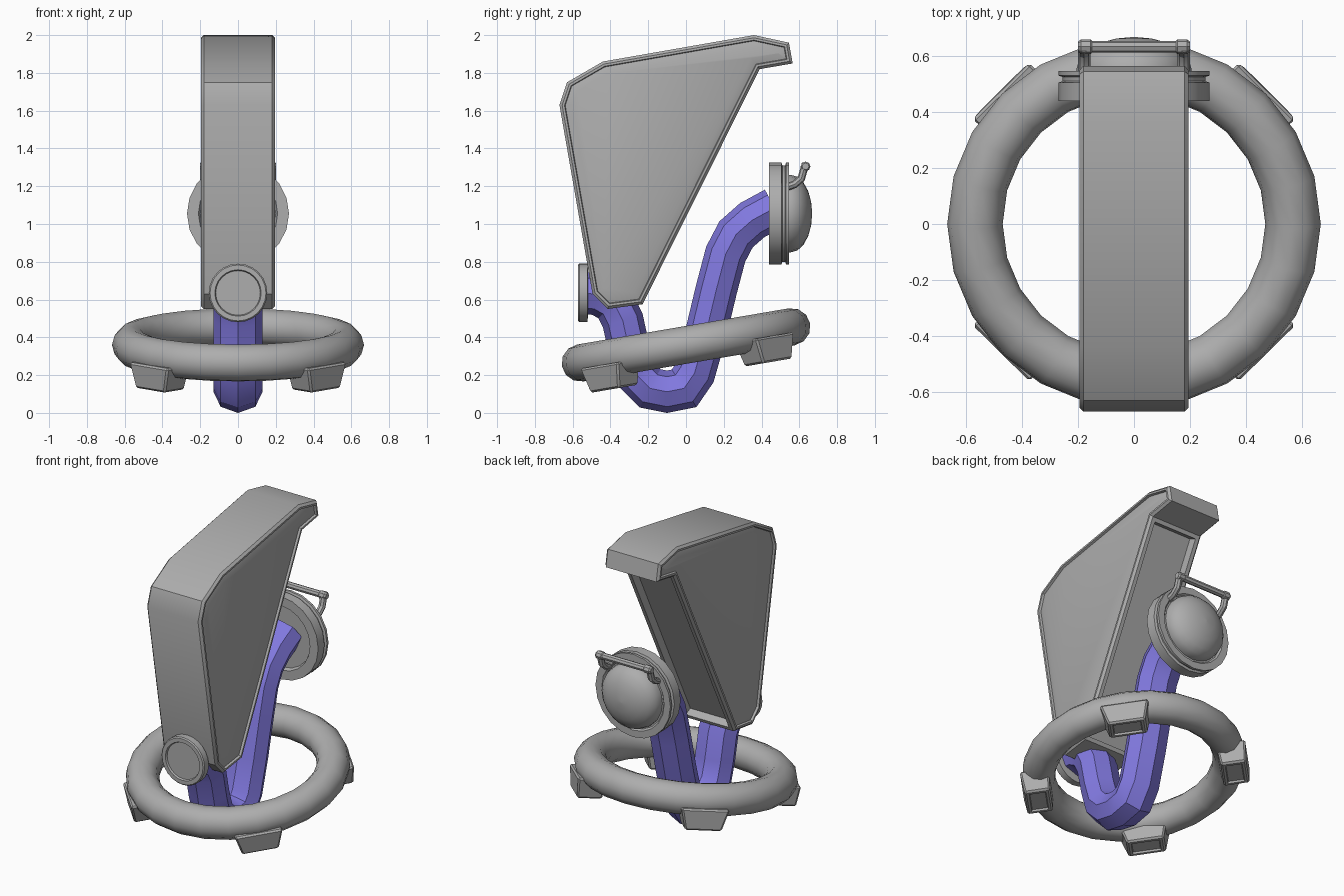
import bpy, bmesh, math
from mathutils import Matrix, Vector

if "Cube" in bpy.data.objects:
    bpy.data.objects.remove(bpy.data.objects["Cube"], do_unlink=True)


def material(name, rgb):
    m = bpy.data.materials.new(name)
    m.use_nodes = True
    m.diffuse_color = (*rgb, 1)
    m.node_tree.nodes["Principled BSDF"].inputs["Base Color"].default_value = (*rgb, 1)
    return m


GREY = material("grey", (0.42, 0.42, 0.42))
PURPLE = material("purple", (0.22, 0.19, 0.74))


def finish(name, bm, mat, angle=30):
    bmesh.ops.recalc_face_normals(bm, faces=bm.faces[:])
    mesh = bpy.data.meshes.new(name)
    bm.to_mesh(mesh)
    bm.free()
    mesh.materials.append(mat)
    mesh.shade_smooth()
    mesh.set_sharp_from_angle(angle=math.radians(angle))
    obj = bpy.data.objects.new(name, mesh)
    bpy.context.collection.objects.link(obj)
    return obj


def skin(bm, rings, wrap=False, caps=True):
    """Join equal rings of points with quads."""
    rows = [[bm.verts.new(p) for p in ring] for ring in rings]
    pairs = list(zip(rows, rows[1:])) + ([(rows[-1], rows[0])] if wrap else [])
    for a, b in pairs:
        for i in range(len(a)):
            j = (i + 1) % len(a)
            bm.faces.new((a[i], a[j], b[j], b[i]))
    if caps and not wrap:
        bm.faces.new(rows[0][::-1])
        bm.faces.new(rows[-1])


def lathe(name, profile, height, mat, sides=20):
    """Turn (radius, y) points about a line along y at the given height."""
    bm = bmesh.new()
    turns = [2 * math.pi * i / sides for i in range(sides)]
    skin(bm, [[(r * math.cos(t), y, height + r * math.sin(t)) for t in turns]
              for r, y in profile])
    return finish(name, bm, mat)


def sweep(name, path, radius, side_radius, mat, sides=8):
    """Sweep a faceted section along a path with mitred corners."""
    pts = [Vector(p) for p in path]
    plane = None
    for a, b, c in zip(pts, pts[1:], pts[2:]):
        n = (b - a).cross(c - b)
        if n.length > 1e-5:
            plane = n.normalized()
            break
    rings = []
    for i, p in enumerate(pts):
        before = (p - pts[max(i - 1, 0)]).normalized()
        after = (pts[min(i + 1, len(pts) - 1)] - p).normalized()
        tangent = (before + after).normalized()
        mitre = 1 / max(0.6, tangent.dot(after if after.length else before))
        across = plane.cross(tangent)
        rings.append([p + plane * side_radius * math.cos(t)
                      + across * radius * mitre * math.sin(t)
                      for t in (2 * math.pi * k / sides for k in range(sides))])
    bm = bmesh.new()
    skin(bm, rings)
    return finish(name, bm, mat)


# Wedge-shaped housing with a hooked top
HALF = 0.195
outline = [(-0.67, 1.63), (-0.63, 1.75), (-0.44, 1.86), (0.36, 2.0), (0.545, 1.96),
           (0.565, 1.85), (0.39, 1.82), (-0.23, 0.575), (-0.415, 0.55), (-0.495, 0.63)]
bm = bmesh.new()
skin(bm, [[(x, y, z) for y, z in outline] for x in (-HALF, HALF)])
bmesh.ops.recalc_face_normals(bm, faces=bm.faces[:])
rim = [e for e in bm.edges if abs(e.verts[0].co.x - e.verts[1].co.x) < 0.01]
bmesh.ops.bevel(bm, geom=rim, offset=0.014, segments=1, affect='EDGES', profile=0.5)
bm.normal_update()
# Side panels, set off by a thin groove and a soft chamfer
sides = [f for f in bm.faces if abs(f.normal.x) > 0.99]
for width, depth in ((0.012, 0), (0.004, -0.014), (0.036, 0.011)):
    bmesh.ops.inset_individual(bm, faces=sides, thickness=width, depth=depth,
                               use_even_offset=True)
    bm.normal_update()
# Recessed back panel
back = max((f for f in bm.faces if f.normal.y > 0.5 and f.normal.z < -0.2),
           key=lambda f: f.calc_area())
bmesh.ops.inset_individual(bm, faces=[back], thickness=0.025, use_even_offset=True)
bmesh.ops.inset_individual(bm, faces=[back], thickness=0.004, depth=-0.05,
                           use_even_offset=True)
finish("housing", bm, GREY)

# Bent pipe running from the front cap to the rear cap
pipe_path = [(-0.535, 0.635), (-0.46, 0.625), (-0.38, 0.58), (-0.335, 0.49), (-0.3, 0.33),
             (-0.26, 0.2), (-0.19, 0.13), (-0.1, 0.112), (-0.01, 0.13), (0.045, 0.21),
             (0.105, 0.42), (0.16, 0.65), (0.21, 0.84), (0.265, 0.945), (0.35, 1.02),
             (0.47, 1.085)]
sweep("bent_pipe", [(0, y, z) for y, z in pipe_path], 0.11, 0.13, PURPLE)

# Front cap with a recessed face
lathe("front_cap", [(0.002, -0.56), (0.118, -0.56), (0.123, -0.572), (0.148, -0.572),
                    (0.155, -0.565), (0.155, -0.522), (0.11, -0.518), (0.002, -0.518)],
      0.635, GREY, 24)

# Rear cap with a grooved edge, and its dome
REAR = 1.055
lathe("rear_cap", [(0.002, 0.465), (0.2, 0.465), (0.21, 0.44), (0.27, 0.44), (0.27, 0.505),
                   (0.255, 0.51), (0.255, 0.525), (0.27, 0.53), (0.27, 0.546),
                   (0.225, 0.546), (0.215, 0.535), (0.002, 0.535)], REAR, GREY)
arc = [math.radians(a) for a in (0, 18, 36, 54, 72, 89.5)]
lathe("rear_dome", [(0.205, 0.53)] + [(0.205 * math.cos(a), 0.555 + 0.113 * math.sin(a))
                                      for a in arc], REAR, GREY)

# Handle above the dome: two bent arms and a grip
for name, s in (("left", 1), ("right", -1)):
    sweep(name + "_handle_arm", [(s * 0.178, 0.53, 1.195), (s * 0.178, 0.575, 1.21),
                                 (s * 0.178, 0.61, 1.24), (s * 0.178, 0.633, 1.32)],
          0.02, 0.022, GREY)
lathe("handle_grip", [(0.018, -0.2), (0.026, -0.19), (0.026, -0.155), (0.021, -0.15),
                      (0.021, 0.15), (0.026, 0.155), (0.026, 0.19), (0.018, 0.2)],
      0, GREY, 8)
grip = bpy.data.objects["handle_grip"]
grip.data.transform(Matrix.Translation((0, 0.633, 1.305)) @ Matrix.Rotation(math.pi / 2, 4, 'Z'))

# Tilted base ring
TILT = Matrix.Translation((0, 0, 0.36)) @ Matrix.Rotation(math.radians(9.7), 4, 'X')
MAJOR, MINOR, STEPS, SECTION = 0.568, 0.099, 24, 12
rings = []
for i in range(STEPS):
    a = 2 * math.pi * i / STEPS
    ring = []
    for k in range(SECTION):
        b = 2 * math.pi * k / SECTION
        r = MAJOR + MINOR * math.cos(b)
        ring.append(TILT @ Vector((r * math.cos(a), r * math.sin(a), MINOR * math.sin(b))))
    rings.append(ring)
bm = bmesh.new()
skin(bm, rings, wrap=True)
finish("base_ring", bm, GREY, 40)

# Four tapered foot pads under the ring, each with a sunken sole
for name, turn in (("back_left", 45), ("back_right", 135),
                   ("front_right", 225), ("front_left", 315)):
    bm = bmesh.new()
    bmesh.ops.create_cube(bm, size=1)
    for v in bm.verts:
        low = v.co.z < 0
        v.co.x = 0.585 + v.co.x * (0.15 if low else 0.175)
        v.co.y *= 0.22 if low else 0.29
        v.co.z = -0.165 if low else -0.03
    bmesh.ops.bevel(bm, geom=bm.edges[:], offset=0.01, segments=1, affect='EDGES')
    bm.normal_update()
    sole = [min(bm.faces, key=lambda f: f.calc_center_median().z)]
    bmesh.ops.inset_individual(bm, faces=sole, thickness=0.015, use_even_offset=True)
    bmesh.ops.inset_individual(bm, faces=sole, thickness=0.004, depth=-0.012,
                               use_even_offset=True)
    bm.transform(TILT @ Matrix.Rotation(math.radians(turn), 4, 'Z'))
    finish(name + "_foot", bm, GREY)
